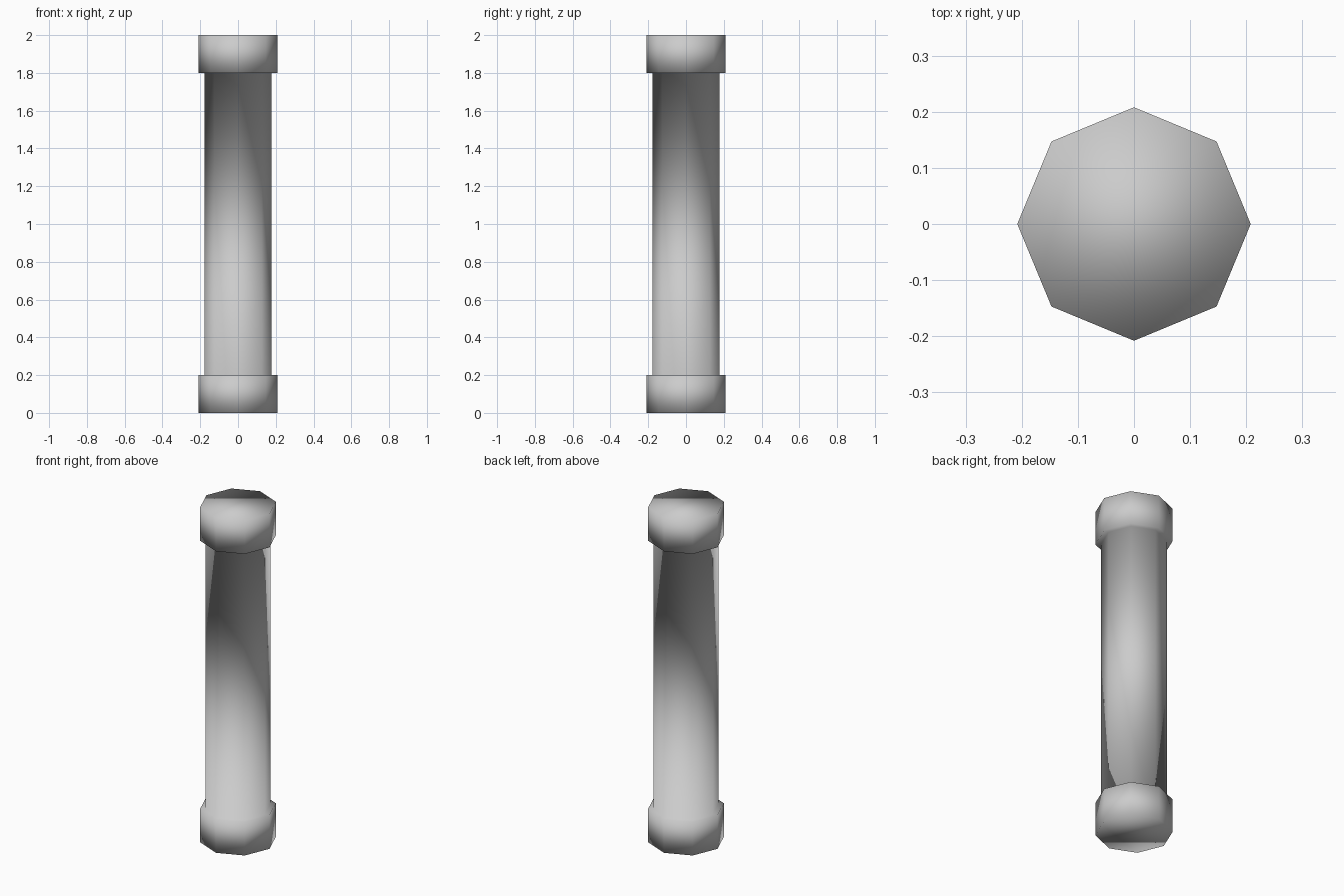
import bpy, bmesh
from math import sin, cos, pi

if "Cube" in bpy.data.objects:
    bpy.data.objects.remove(bpy.data.objects["Cube"])


def octagon_column(name, profile):
    """Eight-sided lathe of (radius, height) steps, closed at both ends."""
    bm = bmesh.new()
    rings = [[bm.verts.new((r * cos(i * pi / 4), r * sin(i * pi / 4), z))
              for i in range(8)] for r, z in profile]
    for lo, hi in zip(rings, rings[1:]):
        for i in range(8):
            j = (i + 1) % 8
            bm.faces.new((lo[i], lo[j], hi[j], hi[i]))
    bm.faces.new(rings[0][::-1])
    bm.faces.new(rings[-1])
    for f in bm.faces:
        f.smooth = True
    me = bpy.data.meshes.new(name)
    bm.to_mesh(me)
    bm.free()
    ob = bpy.data.objects.new(name, me)
    bpy.context.collection.objects.link(ob)
    return ob


# Column with base, shaft and capital in one profile
octagon_column("column", [
    (0.208, 0.0), (0.208, 0.2),    # base
    (0.178, 0.2), (0.178, 1.8),    # shaft
    (0.208, 1.8), (0.208, 2.0),    # capital
])
